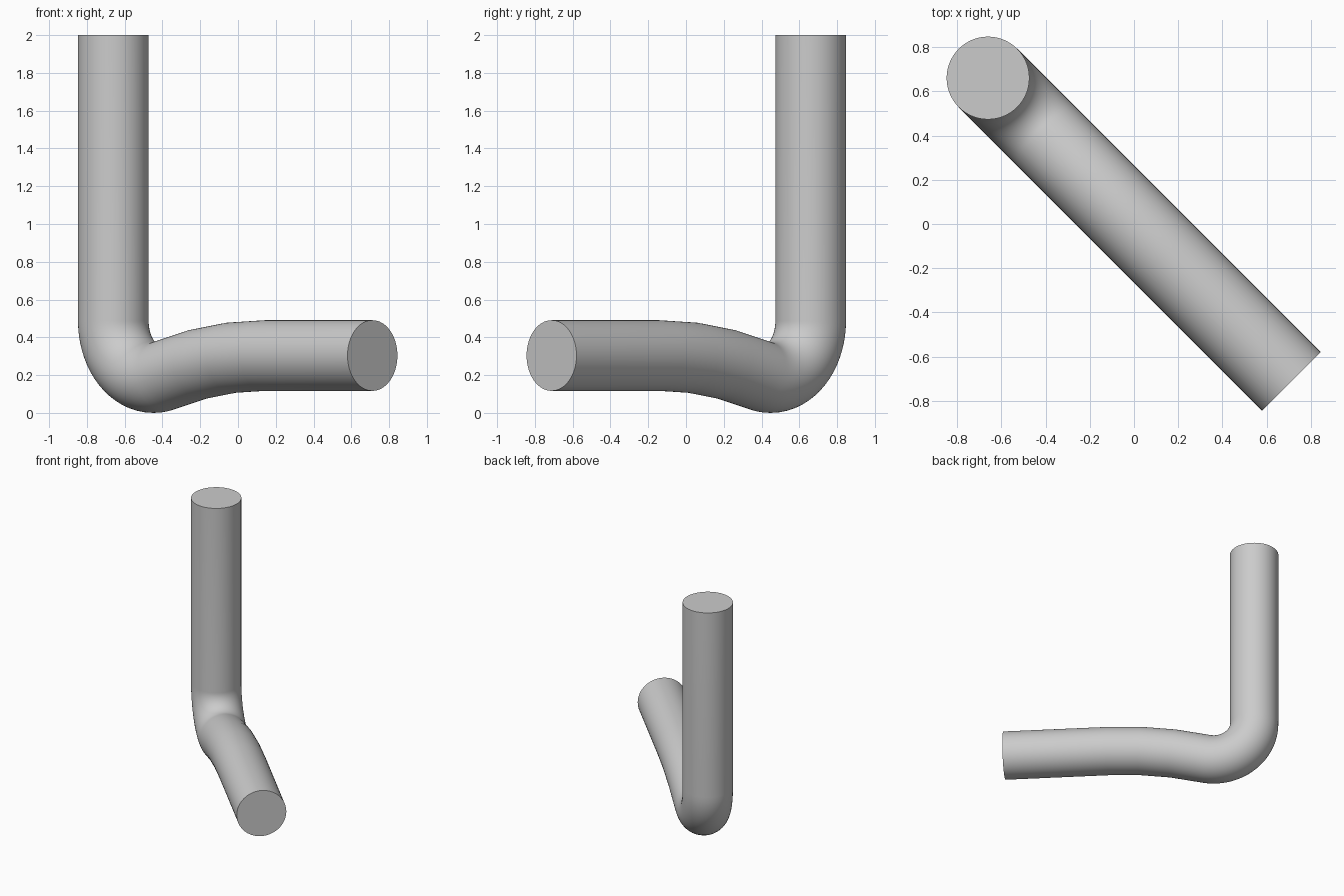
import bpy, bmesh
from math import sin, cos, pi, radians, sqrt
from mathutils import Vector

old = bpy.data.objects.get("Cube")
if old:
    bpy.data.objects.remove(old, do_unlink=True)

RADIUS, SIDES = 0.187, 64
TIGHT, WIDE = 0.30, 2.75            # bend radii
OVER = radians(15.9)                # how far the elbow turns past level
LENGTH = 1.94

# Diagonal plane that holds the pipe's centre line
along = Vector((1, -1, 0)) / sqrt(2)
across = Vector((1, 1, 0)) / sqrt(2)
up = Vector((0, 0, 1))
start = Vector((-0.66, 0.66, 0))

# Path stations: (distance along, height, heading), heading 0 is straight down
elbow_z = RADIUS + TIGHT
path = [(0, 2.0, 0)]
for i in range(21):
    t = (pi / 2 + OVER) * i / 20
    path.append((TIGHT * (1 - cos(t)), elbow_z - TIGHT * sin(t), t))
reach = TIGHT + (TIGHT + WIDE) * sin(OVER)
level = RADIUS + (TIGHT + WIDE) * (1 - cos(OVER))
for i in (2, 1, 0):
    a = OVER * i / 3
    path.append((reach - WIDE * sin(a), level - WIDE * (1 - cos(a)), pi / 2 + a))
path.append((LENGTH, level, pi / 2))

# Sweep a circle along the path
bm = bmesh.new()
rings = []
for s, z, t in path:
    centre = start + along * s + up * z
    normal = along * cos(t) + up * sin(t)
    rings.append([bm.verts.new(centre + RADIUS * (normal * cos(u) + across * sin(u)))
                  for u in (2 * pi * k / SIDES for k in range(SIDES))])
for a, b in zip(rings, rings[1:]):
    for k in range(SIDES):
        n = (k + 1) % SIDES
        bm.faces.new((a[k], a[n], b[n], b[k]))
bm.faces.new(rings[0])
bm.faces.new(rings[-1])
bmesh.ops.recalc_face_normals(bm, faces=bm.faces)

mesh = bpy.data.meshes.new("bent_pipe")
bm.to_mesh(mesh)
bm.free()
pipe = bpy.data.objects.new("bent_pipe", mesh)
bpy.context.collection.objects.link(pipe)

# Plain grey finish
grey = bpy.data.materials.new("light_grey")
grey.use_nodes = True
colour = (0.6, 0.6, 0.6, 1)
grey.diffuse_color = colour
grey.node_tree.nodes["Principled BSDF"].inputs["Base Color"].default_value = colour
mesh.materials.append(grey)

# Smooth walls, sharp end caps
bpy.ops.object.select_all(action='DESELECT')
pipe.select_set(True)
bpy.context.view_layer.objects.active = pipe
bpy.ops.object.shade_smooth_by_angle(angle=radians(35))
